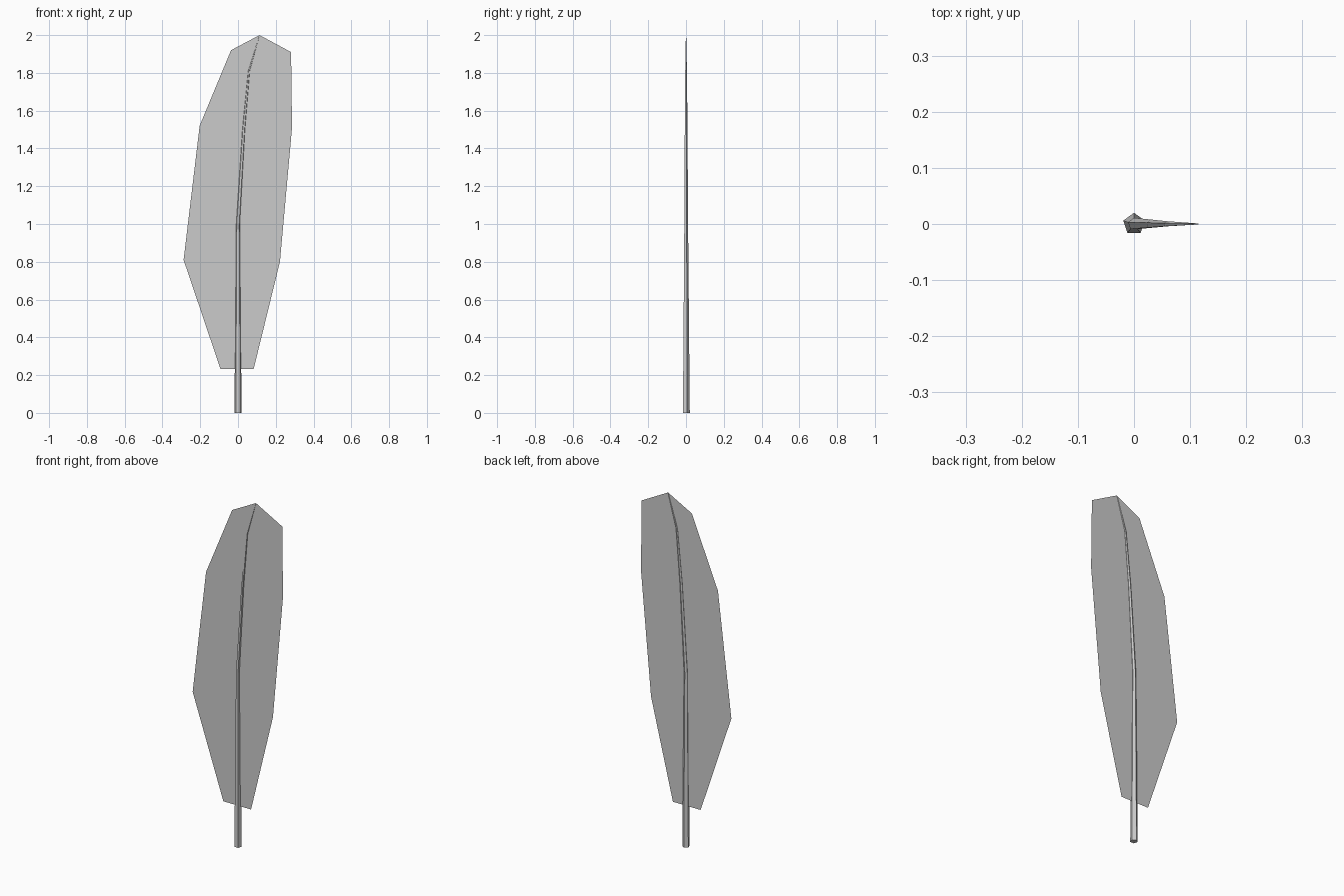
import bpy, bmesh, math

if "Cube" in bpy.data.objects:
    bpy.data.objects.remove(bpy.data.objects["Cube"])

grey = bpy.data.materials.new("feather_grey")
grey.diffuse_color = (0.6, 0.6, 0.6, 1)
grey.use_nodes = True
grey.node_tree.nodes["Principled BSDF"].inputs["Base Color"].default_value = grey.diffuse_color


def make_object(name, bm):
    mesh = bpy.data.meshes.new(name)
    bm.to_mesh(mesh)
    bm.free()
    mesh.materials.append(grey)
    obj = bpy.data.objects.new(name, mesh)
    bpy.context.collection.objects.link(obj)
    return obj


# Vane: one flat sheet, split along the shaft line into two halves
spine = [(0, 0.233), (0, 1.0), (0.03, 1.5), (0.058, 1.81), (0.114, 2.0)]
right_edge = [(0.083, 0.233), (0.222, 0.80), (0.286, 1.51), (0.281, 1.91)]
left_edge = [(-0.093, 0.233), (-0.288, 0.81), (-0.203, 1.52), (-0.037, 1.92)]
bm = bmesh.new()
mid = [bm.verts.new((x, 0, z)) for x, z in spine]
for edge, flip in ((right_edge, False), (left_edge, True)):
    side = [bm.verts.new((x, 0, z)) for x, z in edge]
    for i in range(4):
        face = [mid[i], side[i]] + side[i + 1:i + 2] + [mid[i + 1]]
        bm.faces.new(face[::-1] if flip else face)
make_object("vane", bm)

# Shaft: five-sided quill, tapering and bending toward the tip
rings = [(0, 0, 0.02), (0, 1.0, 0.011), (0.03, 1.5, 0.008),
         (0.058, 1.81, 0.005), (0.114, 2.0, 0.001)]
bm = bmesh.new()
loops = []
for x, z, r in rings:
    angles = [math.pi / 2 + math.tau * k / 5 for k in range(5)]
    loops.append([bm.verts.new((x + r * math.cos(a), r * math.sin(a), z)) for a in angles])
for low, high in zip(loops, loops[1:]):
    for k in range(5):
        n = (k + 1) % 5
        bm.faces.new((low[k], low[n], high[n], high[k]))
bm.faces.new(loops[0][::-1])
bm.faces.new(loops[-1])
make_object("shaft", bm)
